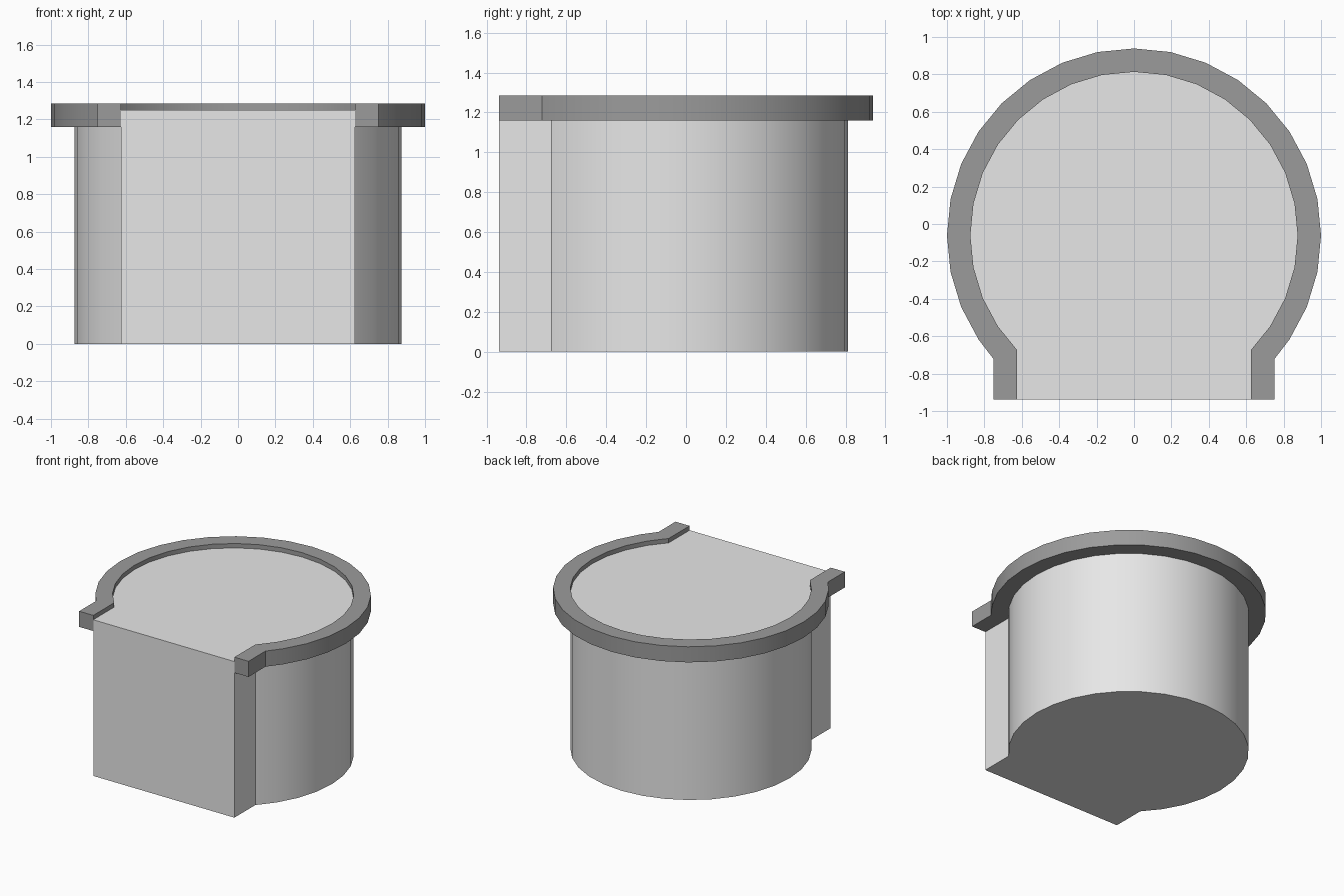
import bpy, bmesh, math

if "Cube" in bpy.data.objects:
    bpy.data.objects.remove(bpy.data.objects["Cube"])

CY = -0.0615          # centre of the round part
FRONT = -0.9385       # flat front plane


def material(name, value):
    m = bpy.data.materials.new(name)
    m.diffuse_color = (value, value, value, 1)
    m.use_nodes = True
    m.node_tree.nodes["Principled BSDF"].inputs["Base Color"].default_value = m.diffuse_color
    return m


def keyhole(radius, half_width):
    """Open outline: front right, round the back, front left."""
    neck_y = CY - math.sqrt(radius ** 2 - half_width ** 2)
    pts = [(half_width, FRONT), (half_width, neck_y)]
    for i in range(-4, 21):
        a = i * math.tau / 32
        x, y = radius * math.cos(a), CY + radius * math.sin(a)
        if y > neck_y + 0.02:
            pts.append((x, y))
    return pts + [(-half_width, neck_y), (-half_width, FRONT)]


def extrude(name, outline, z0, z1, mat):
    bm = bmesh.new()
    face = bm.faces.new([bm.verts.new((x, y, z0)) for x, y in outline])
    top = bmesh.ops.extrude_face_region(bm, geom=[face], use_keep_orig=True)
    for v in top["geom"]:
        if isinstance(v, bmesh.types.BMVert):
            v.co.z = z1
    bmesh.ops.recalc_face_normals(bm, faces=bm.faces)
    mesh = bpy.data.meshes.new(name)
    bm.to_mesh(mesh)
    bm.free()
    mesh.materials.append(mat)
    ob = bpy.data.objects.new(name, mesh)
    bpy.context.collection.objects.link(ob)
    bpy.ops.object.select_all(action='DESELECT')
    ob.select_set(True)
    bpy.context.view_layer.objects.active = ob
    bpy.ops.object.shade_smooth_by_angle(angle=math.radians(25))
    return ob


light = material("light grey", 0.8)
dark = material("mid grey", 0.33)

inner = keyhole(0.875, 0.625)
outer = keyhole(1.0, 0.75)

# Solid body with a flat front
extrude("body", inner, 0, 1.25, light)
# Raised rim, open at the front
extrude("rim", outer + inner[::-1], 1.16, 1.285, dark)
